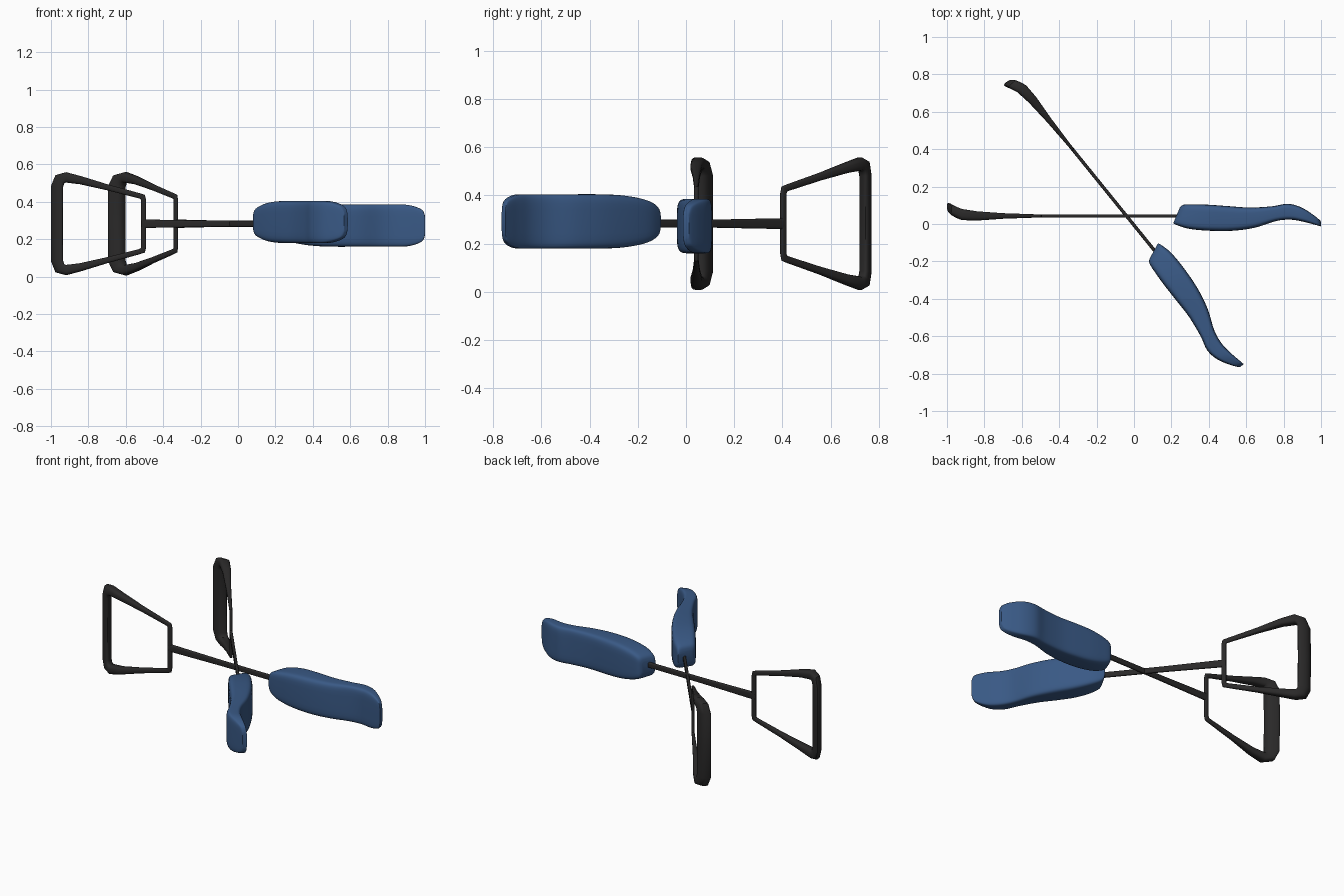
import bpy
import bmesh
from math import cos, sin, pi, copysign
from mathutils import Vector

if "Cube" in bpy.data.objects:
    bpy.data.objects.remove(bpy.data.objects["Cube"], do_unlink=True)


def make_material(name, colour):
    mat = bpy.data.materials.new(name)
    mat.use_nodes = True
    mat.diffuse_color = colour
    mat.node_tree.nodes["Principled BSDF"].inputs["Base Color"].default_value = colour
    return mat


BLUE = make_material("slate blue", (0.041, 0.1, 0.235, 1))
DARK = make_material("charcoal", (0.023, 0.022, 0.022, 1))
PIVOT = Vector((-0.04, 0.043, 0.283))


def section(count, power):
    """Unit rounded-rectangle outline; a lower power is boxier."""
    points = []
    for i in range(count):
        a = 2 * pi * (i + 0.5) / count
        points.append([copysign(abs(f) ** power, f) for f in (cos(a), sin(a))])
    return points


def smooth_stations(stations, steps):
    """Catmull-Rom interpolation through a list of tuples."""
    result = []
    last = len(stations) - 1
    for i in range(last):
        p = [stations[min(max(i + k, 0), last)] for k in (-1, 0, 1, 2)]
        for j in range(steps):
            u = j / steps
            result.append([b + u / 2 * (c - a + u * (2 * a - 5 * b + 4 * c - d
                           + u * (3 * (b - c) + d - a))) for a, b, c, d in zip(*p)])
    return result + [list(stations[-1])]


def loft(name, rings, material, place, closed=False):
    """Skin rings of (along, across, up) points, placed in the model frame."""
    bm = bmesh.new()
    loops = [[bm.verts.new(place(p)) for p in ring] for ring in rings]
    n = len(loops[0])
    pairs = list(zip(loops, loops[1:]))
    if closed:
        pairs.append((loops[-1], loops[0]))
    else:
        bm.faces.new(loops[0])
        bm.faces.new(loops[-1])
    for a, b in pairs:
        for i in range(n):
            j = (i + 1) % n
            bm.faces.new((a[i], a[j], b[j], b[i]))
    bmesh.ops.recalc_face_normals(bm, faces=bm.faces)
    mesh = bpy.data.meshes.new(name)
    bm.to_mesh(mesh)
    bm.free()
    mesh.materials.append(material)
    obj = bpy.data.objects.new(name, mesh)
    bpy.context.collection.objects.link(obj)
    bpy.ops.object.select_all(action='DESELECT')
    obj.select_set(True)
    bpy.context.view_layer.objects.active = obj
    bpy.ops.object.shade_smooth_by_angle(angle=0.7)


# Blade stations: inner edge (along, across), outer edge (along, across), half height
BLADE = [
    (.25, -.038, .285, .045, .035), (.265, -.047, .305, .06, .068),
    (.33, -.068, .36, .062, .092), (.44, -.079, .44, .06, .108),
    (.57, -.079, .54, .053, .113), (.69, -.062, .66, .045, .113),
    (.8, -.027, .78, .052, .113), (.88, -.02, .86, .065, .113),
    (.95, -.032, .93, .048, .111), (1, -.045, .99, .012, .098),
    (1.03, -.053, 1.025, -.015, .08), (1.04, -.056, 1.04, -.03, .05)]

# Upper half of the grip loop: along, up, half width, half thickness
GRIP = [
    (-.465, 0, .014, .009), (-.465, .125, .014, .009), (-.469, .143, .016, .009),
    (-.49, .15, .014, .009), (-.66, .195, .016, .015), (-.8, .232, .022, .025),
    (-.88, .248, .028, .03), (-.913, .237, .033, .03), (-.927, .2, .033, .03),
    (-.928, 0, .033, .03)]


def blade_rings(turn, shift, lift):
    rings = []
    for s0, t0, s1, t1, h in smooth_stations(BLADE, 4):
        ring = []
        for u, v in section(32, 0.35):
            k = (u + 1) / 2
            s, t = s0 + (s1 - s0) * k, t0 + (t1 - t0) * k
            ring.append((s + shift, t + turn * (s - 0.25), v * h + lift))
        rings.append(ring)
    return rings


def grip_rings():
    path = GRIP + [(s, -z, a, b) for s, z, a, b in GRIP[-2:0:-1]]
    rings = []
    for i, (s, z, a, b) in enumerate(path):
        before, after = path[i - 1], path[(i + 1) % len(path)]
        tangent = Vector((after[0] - before[0], after[1] - before[1])).normalized()
        ring = []
        for u, v in section(16, 0.7):
            along = s - tangent.y * a * u
            curl = 3 * max(0, -0.83 - along) ** 2
            ring.append((along, b * v + curl, z + tangent.x * a * u))
        rings.append(ring)
    return rings


def shaft_rings():
    return [[(s, 0.009 * u, h * v) for u, v in section(16, 0.5)]
            for s, h in ((-.475, .023), (-.1, .017), (.32, .016))]


def build_arm(name, direction, side, turn, shift, lift):
    """One crossed arm: grip loop, shaft and curved blade."""
    along = Vector(direction).normalized()
    across = Vector((-along.y, along.x, 0)) * side

    def place(p):
        return PIVOT + along * p[0] + across * p[1] + Vector((0, 0, p[2]))

    loft(name + "_grip", grip_rings(), DARK, place, closed=True)
    loft(name + "_shaft", shaft_rings(), DARK, place)
    loft(name + "_blade", blade_rings(turn, shift, lift), BLUE, place)


build_arm("straight_arm", (1, 0, 0), 1, 0, 0, -0.01)
build_arm("angled_arm", (0.629, -0.777, 0), -1, 0.085, -0.03, 0.009)
